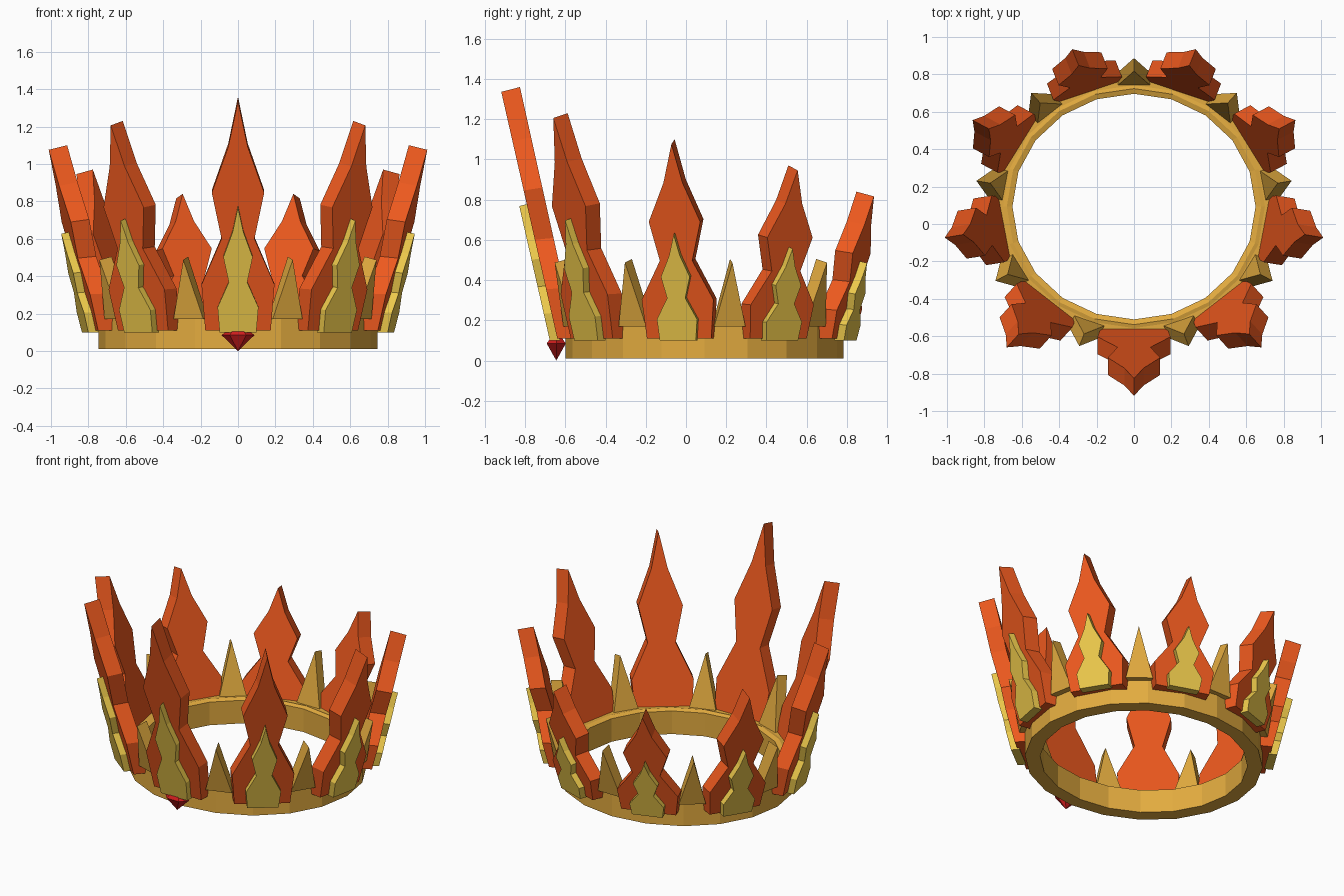
import bpy, bmesh
from math import sin, cos, pi, radians

if "Cube" in bpy.data.objects:
    bpy.data.objects.remove(bpy.data.objects["Cube"])

YS, YC = 0.928, 0.093      # the ring is slightly oval and set back
LEAN = 0.24                # outward lean of every point


def material(name, rgb):
    m = bpy.data.materials.new(name)
    m.diffuse_color = (*rgb, 1)
    m.use_nodes = True
    m.node_tree.nodes["Principled BSDF"].inputs["Base Color"].default_value = m.diffuse_color
    return m


GOLD = material("gold", (0.77, 0.41, 0.05))
ORANGE = material("orange", (0.85, 0.10, 0.013))
YELLOW = material("yellow", (0.84, 0.58, 0.07))
RED = material("red", (0.62, 0.012, 0.012))


def make_object(name, bm, mat):
    bmesh.ops.recalc_face_normals(bm, faces=bm.faces[:])
    me = bpy.data.meshes.new(name)
    bm.to_mesh(me)
    bm.free()
    me.materials.append(mat)
    ob = bpy.data.objects.new(name, me)
    bpy.context.collection.objects.link(ob)
    return ob


def place(angle, side, radius, z):
    """Point on the oval; angle is measured from the front."""
    x = radius * sin(angle) + side * cos(angle)
    y = -radius * cos(angle) + side * sin(angle)
    return (x, y * YS + YC, z)


def leaning_slab(name, half, width, z0, height, r_in, r_out, angle, mat):
    """Mirror a half outline, lean it outwards and give it thickness."""
    outline = half + [(-w, h) for w, h in reversed(half) if w > 0]
    bm = bmesh.new()
    rings = []
    for r, drop in ((r_in, 0), (r_out, LEAN * (r_out - r_in))):
        rings.append([bm.verts.new(place(angle, w * width, r + LEAN * h * height,
                                         z0 + h * height - drop * h))
                      for w, h in outline])
    a, b = rings
    n = len(a)
    bm.faces.new(a)
    bm.faces.new(b)
    for i in range(n):
        j = (i + 1) % n
        bm.faces.new((a[i], a[j], b[j], b[i]))
    return make_object(name, bm, mat)


# Band: 20-sided lathe with a small inner lip
profile = [(0.745, 0.01), (0.745, 0.17), (0.70, 0.17), (0.68, 0.175),
           (0.65, 0.165), (0.65, 0.01)]
bm = bmesh.new()
N = 20
loops = [[bm.verts.new(place(2 * pi * i / N, 0, r, z)) for r, z in profile]
         for i in range(N)]
for i in range(N):
    p, q = loops[i], loops[(i + 1) % N]
    for k in range(len(profile)):
        m = (k + 1) % len(profile)
        bm.faces.new((p[k], q[k], q[m], p[m]))
make_object("band", bm, GOLD)

# Flames: tall orange with a small yellow one on the outside, lower toward the back
flame = [(0.175, 0), (0.195, 0.2), (0.088, 0.4), (0.14, 0.6), (0.052, 0.8), (0, 1)]
spike = [(0.085, 0), (0, 1)]
tops = {0: 1.36, 40: 1.23, 80: 1.10, 120: 0.97, 160: 0.84}
for deg, top in tops.items():
    for s in ((1, -1) if deg else (1,)):
        ang = radians(deg * s)
        h = top - 0.11
        leaning_slab("outer_flame", flame, 1, 0.11, h, 0.69, 0.79, ang, ORANGE)
        leaning_slab("inner_flame", flame, 0.56, 0.10, h * 0.545, 0.775, 0.83,
                     ang, YELLOW)

# Gold spikes between the flames
for i in range(9):
    leaning_slab("spike", spike, 1, 0.17, 0.335, 0.70, 0.775,
                 radians(20 + 40 * i), GOLD)

# Front gem: flattened six-sided double cone
bm = bmesh.new()
mid = [bm.verts.new((0.088 * cos(k * pi / 3), -0.645 + 0.055 * sin(k * pi / 3), 0.085))
       for k in range(6)]
for z in (0.0, 0.15):
    tip = bm.verts.new((0, -0.645, z))
    for k in range(6):
        bm.faces.new((mid[k], mid[(k + 1) % 6], tip))
make_object("gem", bm, RED)
